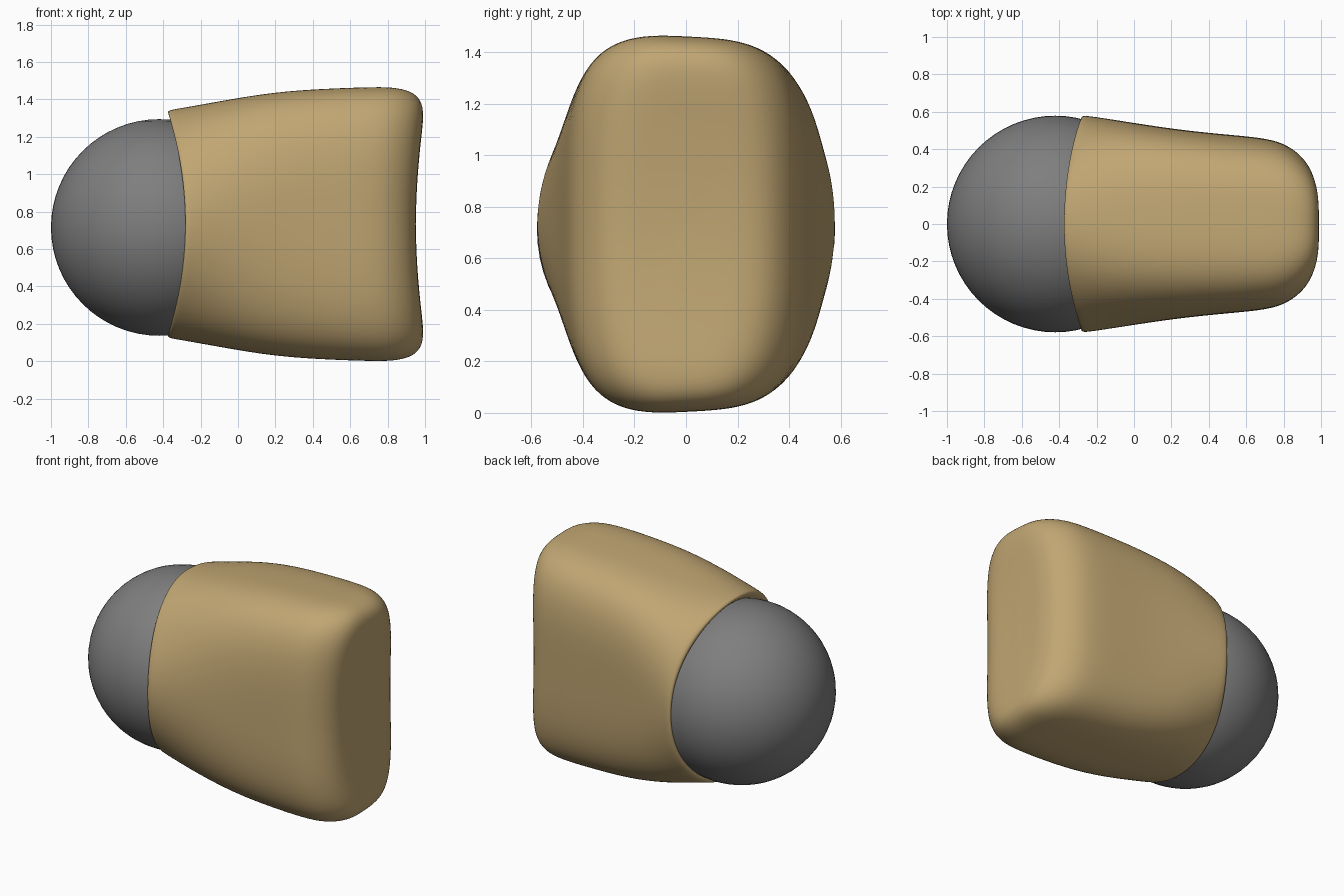
import bpy, bmesh, math

old = bpy.data.objects.get("Cube")
if old:
    bpy.data.objects.remove(old, do_unlink=True)

MID = 0.733   # height of the housing's centre line


def material(name, rgb):
    m = bpy.data.materials.new(name)
    m.use_nodes = True
    m.diffuse_color = (*rgb, 1)
    m.node_tree.nodes["Principled BSDF"].inputs["Base Color"].default_value = (*rgb, 1)
    return m


tan = material("tan", (0.53, 0.38, 0.17))
grey = material("grey", (0.21, 0.21, 0.21))

# Housing sections: x, half depth, half height, front and back squareness
SECTIONS = [
    (-0.20, 0.48, 0.50, 2.0, 2.0),
    (-0.26, 0.54, 0.56, 2.0, 2.0),
    (-0.285, 0.565, 0.595, 2.0, 2.1),
    (-0.275, 0.582, 0.612, 2.0, 2.2),
    (-0.22, 0.576, 0.62, 2.05, 2.5),
    (0.0, 0.542, 0.663, 2.4, 3.6),
    (0.25, 0.505, 0.708, 3.0, 4.0),
    (0.5, 0.48, 0.726, 3.5, 4.0),
    (0.72, 0.462, 0.734, 3.8, 4.0),
    (0.84, 0.435, 0.735, 3.8, 3.8),
    (0.93, 0.375, 0.715, 3.5, 3.5),
    (0.98, 0.31, 0.67, 3.2, 3.2),
    (1.0, 0.23, 0.59, 3.0, 3.0),
    (1.0, 0.15, 0.42, 2.6, 2.6),
    (1.0, 0.07, 0.2, 2.2, 2.2),
]
SEGS = 40


def section_point(x, depth, height, front, back, angle):
    c, s = math.cos(angle), math.sin(angle)
    n = front + (back - front) * (0.5 + 0.5 * c)
    r = (abs(c) ** n + abs(s) ** n) ** (-1 / n)
    y, z = depth * r * c, height * r * s
    t = min(max((x + 0.3) / 1.3, 0), 1)
    # the top slopes down gently towards the back
    z *= 1 - 0.03 * t ** 0.5 * min(max((y + 0.1) / 0.4, 0), 1)
    # both ends bow: the rim sweeps outwards, the end face is hollow
    q = min((z / 0.61) ** 2, 1)
    x += -0.1 * q * (1 - t) - 0.05 * (1 - q) * t
    return x, y, z + MID


bm = bmesh.new()
rings = [[bm.verts.new(section_point(*sec, 2 * math.pi * i / SEGS)) for i in range(SEGS)]
         for sec in SECTIONS]
for a, b in zip(rings, rings[1:]):
    for i in range(SEGS):
        j = (i + 1) % SEGS
        bm.faces.new((a[i], a[j], b[j], b[i]))
centre = bm.verts.new((0.95, 0, MID))
for i in range(SEGS):
    bm.faces.new((rings[-1][i], rings[-1][(i + 1) % SEGS], centre))
bmesh.ops.recalc_face_normals(bm, faces=bm.faces)
for f in bm.faces:
    f.smooth = True
mesh = bpy.data.meshes.new("housing")
bm.to_mesh(mesh)
bm.free()
housing = bpy.data.objects.new("housing", mesh)
bpy.context.collection.objects.link(housing)
mesh.materials.append(tan)
sub = housing.modifiers.new("smooth", "SUBSURF")
sub.levels = sub.render_levels = 2

# Ball seated in the open end
bpy.ops.mesh.primitive_uv_sphere_add(segments=64, ring_count=32, radius=0.579,
                                     location=(-0.421, 0, 0.715))
ball = bpy.context.object
ball.name = "ball"
ball.data.materials.append(grey)
bpy.ops.object.shade_smooth()
